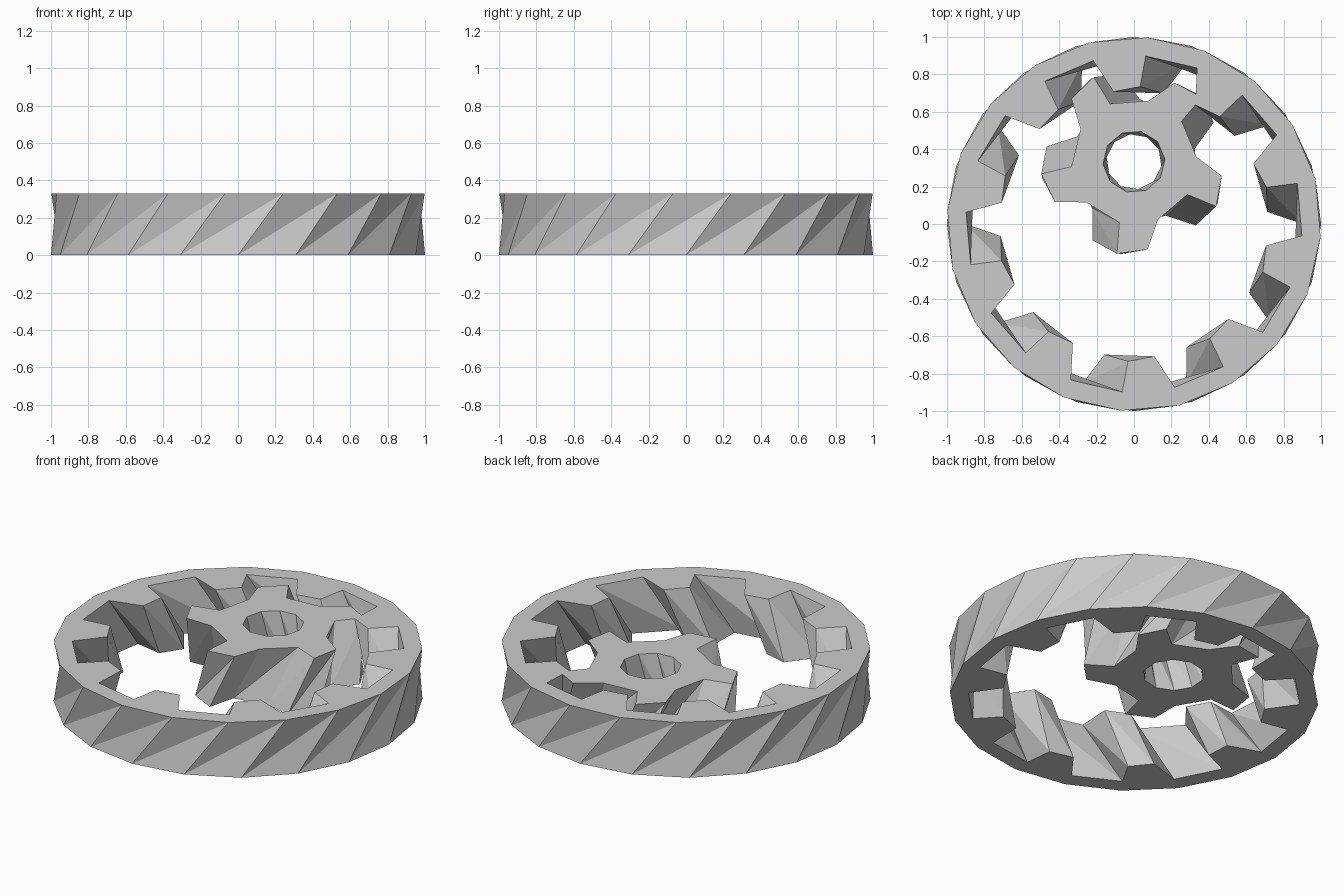
import bpy, bmesh, math

if "Cube" in bpy.data.objects:
    bpy.data.objects.remove(bpy.data.objects["Cube"])

H = 0.33


def wheel(name, centre, teeth, plain_r, root_r, tips, twist, start):
    """Helical gear: one plain wall (bore or rim) and one toothed wall.
    tips = two (angle after tooth root, radius) pairs at the top; the
    bottom profile is the mirror image of the top one."""
    step = 180 / teeth
    bm = bmesh.new()

    def loop(points, z):
        return [bm.verts.new((centre[0] + r * math.cos(math.radians(a)),
                              centre[1] + r * math.sin(math.radians(a)), z))
                for a, r in points]

    flipped = [(step - a, r) for a, r in reversed(tips)]
    plain, toothed = [], []
    for z, base, tip in ((0, start, flipped), (H, start + twist, tips)):
        plain.append(loop([(base + i * step, plain_r)
                           for i in range(2 * teeth)], z))
        pts = []
        for i in range(teeth):
            a = base + 2 * i * step
            pts += [(a, root_r)] + [(a + d, r) for d, r in tip] + [(a + step, root_r)]
        toothed.append(loop(pts, z))

    # Twisted side walls
    for low, high in (plain, toothed):
        n = len(low)
        for i in range(n):
            j = (i + 1) % n
            bm.faces.new((low[i], low[j], high[j]))
            bm.faces.new((low[i], high[j], high[i]))

    # Flat end faces: a body quad per step and a quad per tooth
    for p, t in zip(plain, toothed):
        for i in range(teeth):
            a, b, c, d = t[4 * i:4 * i + 4]
            nxt = t[(4 * i + 4) % len(t)]
            p0, p1, p2 = p[2 * i], p[2 * i + 1], p[(2 * i + 2) % len(p)]
            bm.faces.new((a, b, c, d))
            bm.faces.new((p0, a, d, p1))
            bm.faces.new((p1, d, nxt, p2))

    bmesh.ops.recalc_face_normals(bm, faces=bm.faces)
    mesh = bpy.data.meshes.new(name)
    bm.to_mesh(mesh)
    bm.free()
    obj = bpy.data.objects.new(name, mesh)
    bpy.context.collection.objects.link(obj)
    return obj


# Outer ring with ten inward teeth
wheel("ring_gear", (0, 0), 10, 1.0, 0.9,
      [(1.5, 0.735), (12.8, 0.716)], 14, -36)

# Small five-tooth gear meshing inside the ring
wheel("inner_gear", (0, 0.333), 5, 0.166, 0.335,
      [(3.0, 0.5), (22.3, 0.475)], 28, -59.5)
